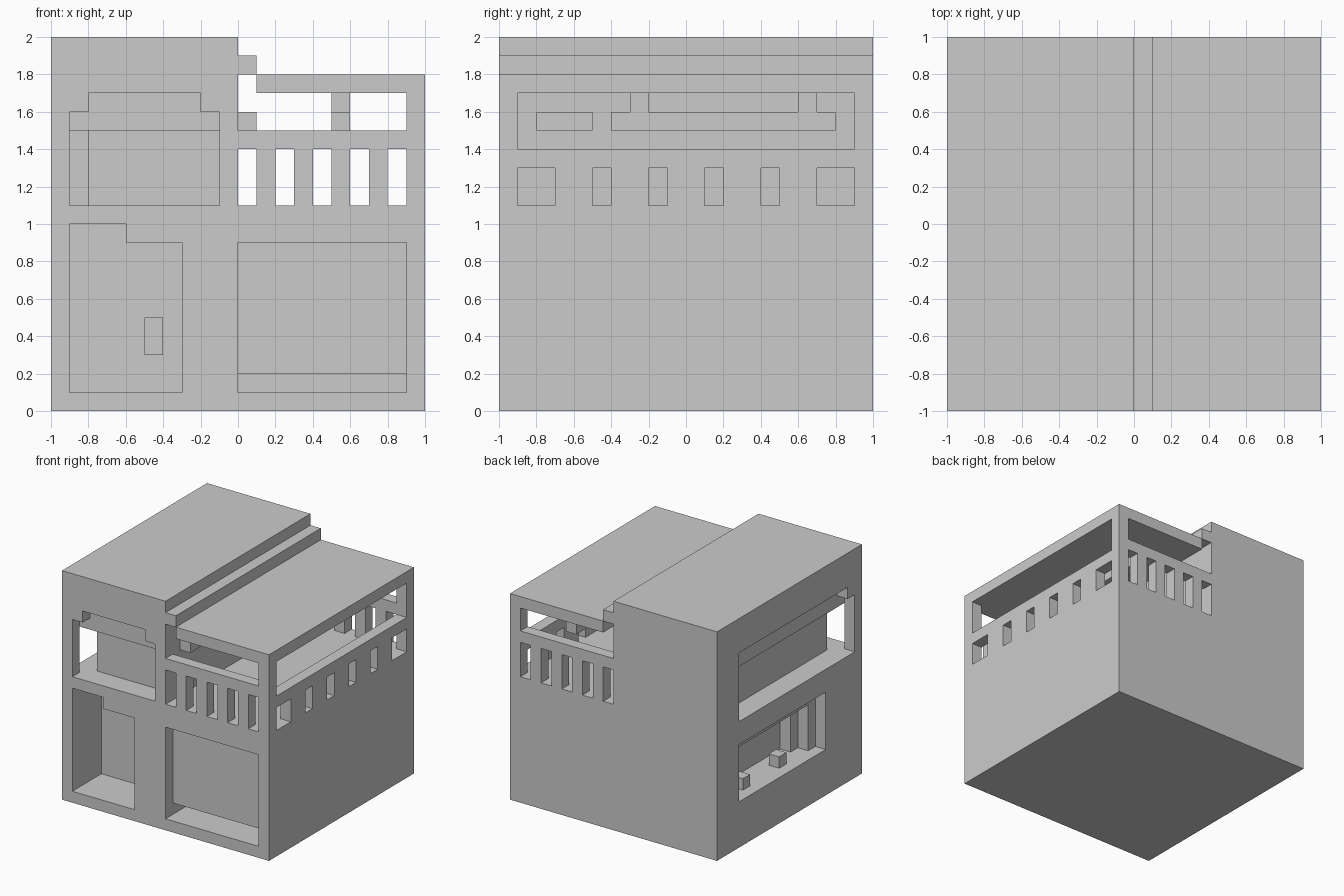
import bpy, bmesh

if "Cube" in bpy.data.objects:
    bpy.data.objects.remove(bpy.data.objects["Cube"])


def mesh_object(name, bm):
    bmesh.ops.recalc_face_normals(bm, faces=bm.faces)
    me = bpy.data.meshes.new(name)
    bm.to_mesh(me)
    bm.free()
    ob = bpy.data.objects.new(name, me)
    bpy.context.collection.objects.link(ob)
    return ob


def box(name, x0, x1, y0, y1, z0, z1):
    bm = bmesh.new()
    bmesh.ops.create_cube(bm, size=1)
    for v in bm.verts:
        v.co = (x1 if v.co.x > 0 else x0, y1 if v.co.y > 0 else y0, z1 if v.co.z > 0 else z0)
    return mesh_object(name, bm)


# House body: stepped profile pushed from front to back
profile = [(-1, 0), (1, 0), (1, 1.7), (0, 1.7), (0, 2), (-1, 2)]
bm = bmesh.new()
face = bm.faces.new([bm.verts.new((x, -1, z)) for x, z in profile])
ext = bmesh.ops.extrude_face_region(bm, geom=[face])
bmesh.ops.translate(bm, vec=(0, 2, 0), verts=[g for g in ext["geom"] if isinstance(g, bmesh.types.BMVert)])
body = mesh_object("house_body", bm)

cuts = []


def cut(*dims):
    cuts.append(box("opening_cutter", *dims))


# Terrace room, its long openings and railing slots
cut(0, .9, -.9, .9, 1.1, 1.8)
cut(0, .9, -1.1, 1.1, 1.5, 1.8)
cut(.5, .9 + .2, -.9, .9, 1.4, 1.7)
for i in range(5):
    cut(.2 * i, .2 * i + .1, -1.1, 1.1, 1.1, 1.4)
for y0, y1 in ((.1, .2), (.4, .5), (.7, .9)):
    cut(.5, 1.1, y0, y1, 1.1, 1.3)
    cut(.5, 1.1, -y1, -y0, 1.1, 1.3)

# Balcony wrapping the front left corner
cut(-.9, -.1, -.9, -.8, 1.1, 1.5)
cut(-.9, -.8, -.9, .7, 1.1, 1.5)
cut(-.9, -.1, -1.1, -.9, 1.1, 1.6)
cut(-.8, -.2, -1.1, -.9, 1.4, 1.7)
cut(-1.1, -.9, -.9, .7, 1.1, 1.6)
cut(-1.1, -.9, -.8, .7, 1.4, 1.7)

# Entrance recess
cut(-.9, -.3, -1.1, -.6, .1, .9)
cut(-.9, -.6, -1.1, -.6, .5, 1.0)

# Garage recess and the gap under its door
cut(0, .9, -1.1, -.9, .1, .9)
cut(0, .9, -1.1, -.4, .1, .2)

# Side window with a lower ceiling inside
cut(-1.1, -.9, -.5, .7, .4, .9)
cut(-1.1, -.7, -.5, .7, .4, .8)

for c in cuts:
    m = body.modifiers.new("cut", 'BOOLEAN')
    m.operation, m.solver, m.object = 'DIFFERENCE', 'EXACT', c
bpy.context.view_layer.update()
dg = bpy.context.evaluated_depsgraph_get()
result = bpy.data.meshes.new_from_object(body.evaluated_get(dg))
body.modifiers.clear()
body.data = result
for c in cuts:
    bpy.data.objects.remove(c)

# Terrace roof and the raised strip beside the tall half
box("terrace_roof", .1, 1, -1, 1, 1.7, 1.8)
box("roof_step", 0, .1, -1, 1, 1.8, 1.9)

# Hanging light and wall box in the terrace room
box("hanging_light", .5, .6, -.4, .8, 1.5, 1.6)
for y in (-.3, .6):
    box("light_hanger", .5, .6, y, y + .1, 1.6, 1.7)
box("wall_box", 0, .1, -.8, -.5, 1.5, 1.6)

# Entrance handle
box("door_handle", -.5, -.4, -.7, -.6, .3, .5)

# Side window furnishings
for y in (-.1, .4):
    box("sill_block", -.9, -.8, y, y + .1, .4, .5)
for x, y in ((-.8, -.4), (-.9, -.5)):
    box("curtain_fold", x, x + .1, y, y + .1, .4, .8)
